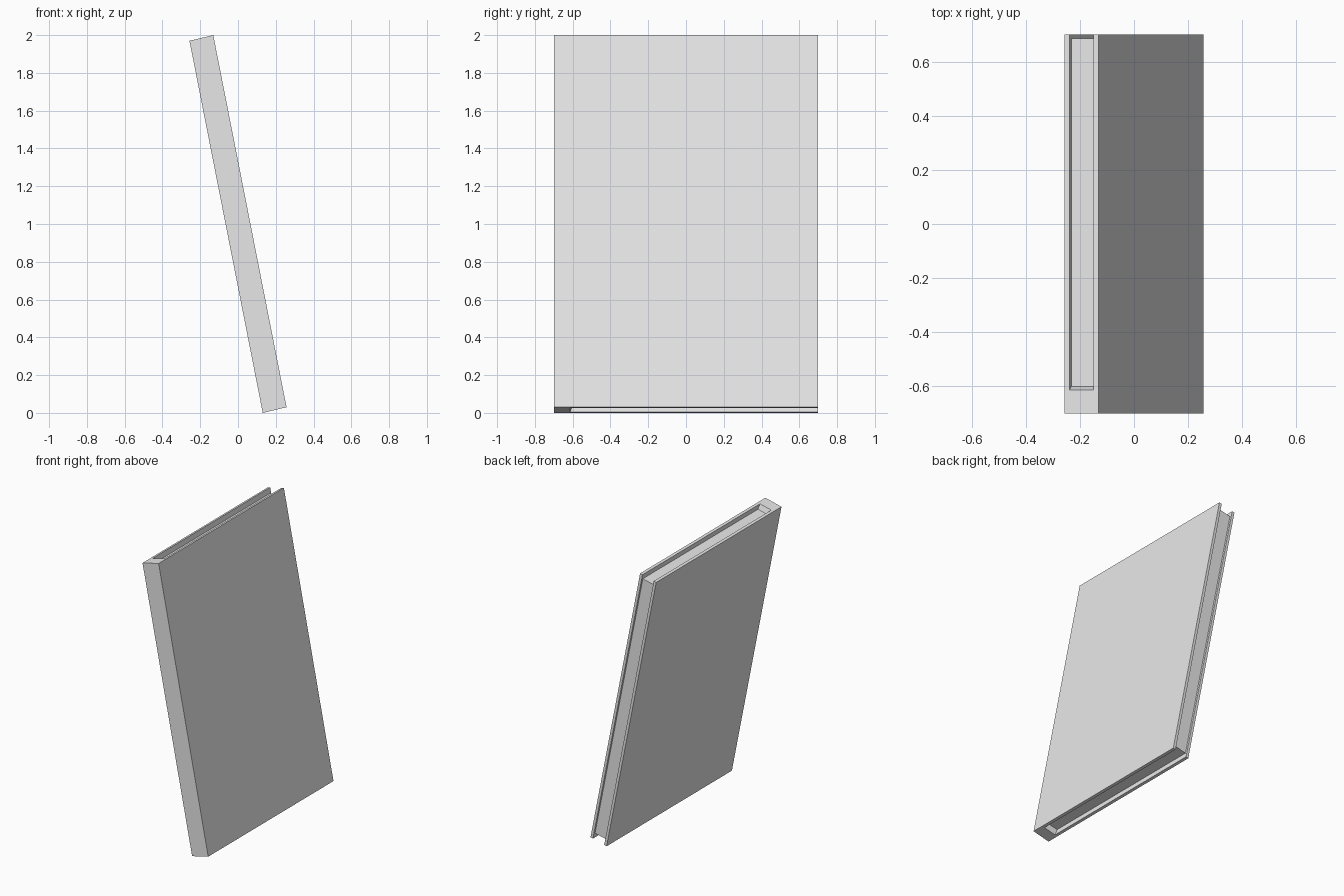
import bpy
import bmesh
from mathutils import Vector

cube = bpy.data.objects.get("Cube")
if cube:
    bpy.data.objects.remove(cube, do_unlink=True)

# Single plain grey
grey = bpy.data.materials.new("plain_grey")
grey.use_nodes = True
grey.diffuse_color = (0.8, 0.8, 0.8, 1)
grey.node_tree.nodes["Principled BSDF"].inputs["Base Color"].default_value = (0.8, 0.8, 0.8, 1)

# Leaning frame: base corner, direction across the thickness, direction up the book
BASE = Vector((0.131, 0, 0))
ACROSS = Vector((0.126, 0, 0.03))
UP = Vector((-0.388, 0, 1.97))

HALF = 0.70          # half the width from spine to fore-edge
SPINE = -0.613       # inner side of the spine
BOARD = 0.15         # board thickness as a share of the whole
INSET = 0.018        # how far the pages sit below the boards


def prism(name, profile, offset):
    """Extrude a profile of (across, y, up) points along an offset in the same frame."""
    def place(p):
        return BASE + ACROSS * p[0] + UP * p[2] + Vector((0, p[1], 0))

    bm = bmesh.new()
    face = bm.faces.new([bm.verts.new(place(p)) for p in profile])
    result = bmesh.ops.extrude_face_region(bm, geom=[face], use_keep_orig=True)
    moved = [v for v in result["geom"] if isinstance(v, bmesh.types.BMVert)]
    shift = place(offset) - BASE
    bmesh.ops.translate(bm, verts=moved, vec=shift)
    bmesh.ops.recalc_face_normals(bm, faces=bm.faces)
    mesh = bpy.data.meshes.new(name)
    bm.to_mesh(mesh)
    bm.free()
    mesh.materials.append(grey)
    obj = bpy.data.objects.new(name, mesh)
    bpy.context.collection.objects.link(obj)
    return obj


# Cover: two boards joined by a thick spine
outline = [(0, -HALF), (1, -HALF), (1, HALF), (1 - BOARD, HALF),
           (1 - BOARD, SPINE), (BOARD, SPINE), (BOARD, HALF), (0, HALF)]
prism("cover", [(t, y, 0) for t, y in outline], (0, 0, 1))

# Pages: recessed at top, bottom and fore-edge, sloping up to meet the spine
side = [(SPINE, 0), (SPINE + 0.013, INSET), (HALF - 0.014, INSET)]
side += [(y, 1 - h) for y, h in reversed(side)]
prism("pages", [(BOARD, y, h) for y, h in side], (1 - 2 * BOARD, 0, 0))
